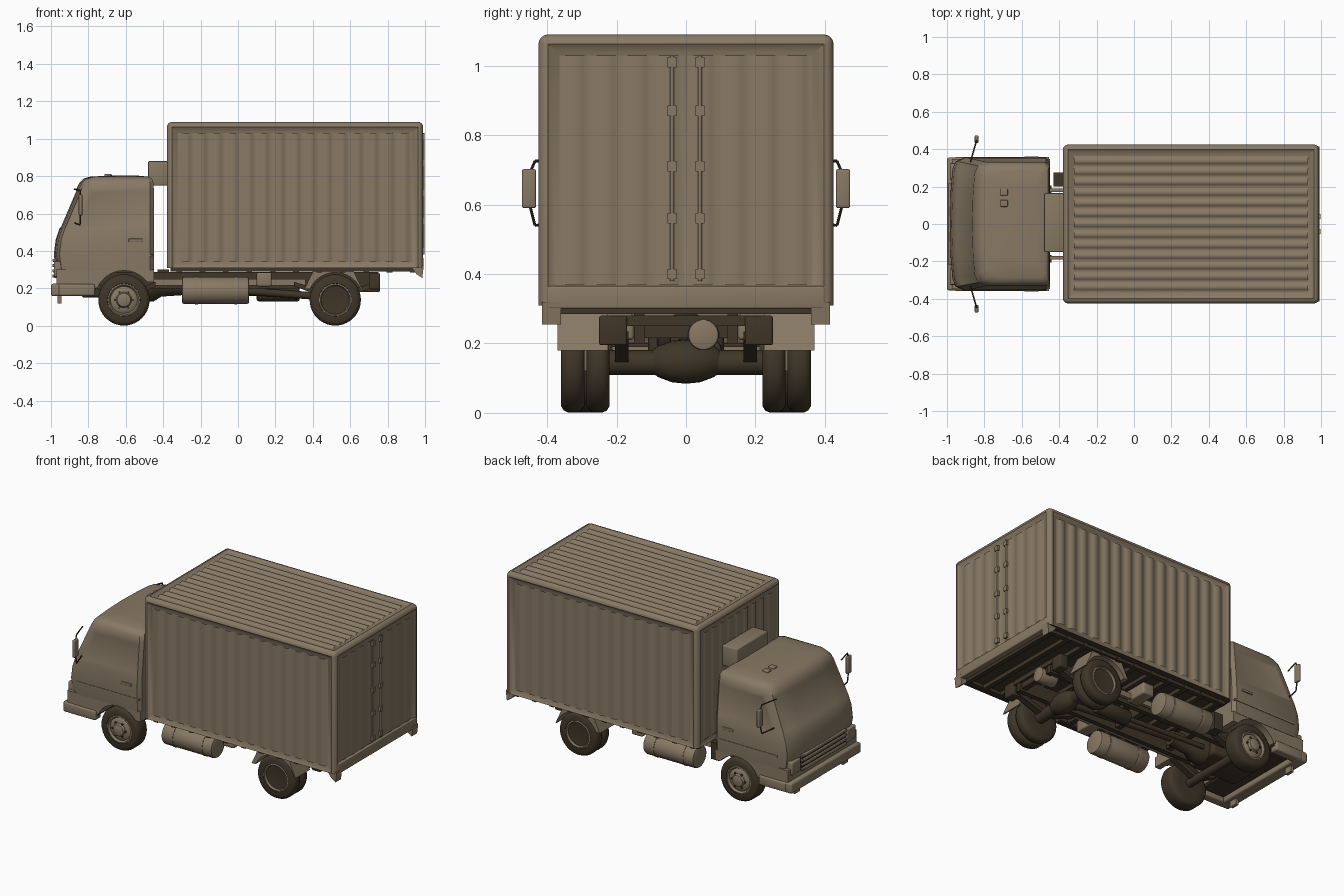
import bpy, bmesh, math
from mathutils import Vector

if "Cube" in bpy.data.objects:
    bpy.data.objects.remove(bpy.data.objects["Cube"])


def material(name, rgb):
    m = bpy.data.materials.new(name)
    m.diffuse_color = (*rgb, 1)
    m.use_nodes = True
    m.node_tree.nodes["Principled BSDF"].inputs["Base Color"].default_value = m.diffuse_color
    return m


TAN = material("tan_paint", (0.245, 0.19, 0.128))
DARK = material("dark_brown", (0.050, 0.036, 0.021))


def finish(bm, name, mats, recalc=True, angle=35):
    if recalc:
        bmesh.ops.recalc_face_normals(bm, faces=bm.faces[:])
    me = bpy.data.meshes.new(name)
    bm.to_mesh(me)
    bm.free()
    for m in mats:
        me.materials.append(m)
    me.shade_smooth()
    me.set_sharp_from_angle(angle=math.radians(angle))
    ob = bpy.data.objects.new(name, me)
    bpy.context.collection.objects.link(ob)
    return ob


def box(name, x, y, z, mat=TAN, bevel=0.0):
    bm = bmesh.new()
    bmesh.ops.create_cube(bm, size=1)
    for v in bm.verts:
        for i, (a, b) in enumerate((x, y, z)):
            v.co[i] = (a + b) / 2 + v.co[i] * (b - a)
    if bevel:
        bmesh.ops.bevel(bm, geom=bm.edges[:], offset=bevel, segments=3, profile=0.5, affect='EDGES')
    return finish(bm, name, [mat])


def extrude(name, profile, y0, y1, mat=TAN):
    bm = bmesh.new()
    f = bm.faces.new([bm.verts.new((x, y0, z)) for x, z in profile])
    g = bmesh.ops.extrude_face_region(bm, geom=[f])["geom"]
    for v in g:
        if isinstance(v, bmesh.types.BMVert):
            v.co.y = y1
    return finish(bm, name, [mat])


def lathe(name, prof, start, axis, mat, seg=32):
    """Spin (radius, distance along axis) pairs about the axis."""
    bm = bmesh.new()
    start, axis = Vector(start), Vector(axis).normalized()
    side = axis.orthogonal().normalized()
    up = axis.cross(side)
    rings = []
    for r, d in prof:
        rings.append([bm.verts.new(start + axis * d + (side * math.cos(a) + up * math.sin(a)) * r)
                      for a in (2 * math.pi * i / seg for i in range(seg))])
    for a, b in zip(rings, rings[1:]):
        for i in range(seg):
            j = (i + 1) % seg
            bm.faces.new((a[i], a[j], b[j], b[i]))
    for ring in (rings[0], rings[-1]):
        bm.faces.new(ring)
    return finish(bm, name, [mat])


def rod(name, p, q, r, mat=TAN, seg=16, round_end=0.0):
    p, q = Vector(p), Vector(q)
    n, e = (q - p).length, round_end
    prof = [(r, 0), (r, n)] if not e else [(r - e, 0), (r - e * .3, e * .3), (r, e), (r, n - e),
                                           (r - e * .3, n - e * .3), (r - e, n)]
    return lathe(name, prof, p, q - p, mat, seg)


def arc(cx, cz, r, a0, a1, n=12):
    return [(cx + r * math.cos(math.radians(a0 + (a1 - a0) * i / n)),
             cz + r * math.sin(math.radians(a0 + (a1 - a0) * i / n))) for i in range(n + 1)]


def corrugated(name, origin, u, v, waves, amp):
    """Open sheet waving along u, facing u x v."""
    bm = bmesh.new()
    o, u, v = Vector(origin), Vector(u), Vector(v)
    nrm = u.cross(v).normalized()
    n = waves * 8
    rows = []
    for i in range(n + 1):
        h = -math.cos(2 * math.pi * waves * i / n)
        p = o + u * (i / n) + nrm * amp * max(-.7, min(.7, h))
        rows.append((bm.verts.new(p), bm.verts.new(p + v)))
    for a, b in zip(rows, rows[1:]):
        bm.faces.new((a[0], b[0], b[1], a[1]))
    return finish(bm, name, [TAN], recalc=False, angle=60)


# Cargo box: rounded frame with recessed panels
bm = bmesh.new()
bmesh.ops.create_cube(bm, size=1)
for v in bm.verts:
    v.co = (0.305 + v.co.x * 1.37, v.co.y * 0.85, 0.70 + v.co.z * 0.78)
bmesh.ops.bevel(bm, geom=[e for e in bm.edges if max(v.co.z for v in e.verts) > 0.5],
                offset=0.028, segments=4, profile=0.5, affect='EDGES')
bm.normal_update()
big = [f for f in bm.faces if f.calc_area() > 0.2 and f.normal.z > -0.5]
bmesh.ops.inset_individual(bm, faces=big, thickness=0.032, depth=-0.014)
bm.normal_update()
for f in bm.faces:
    f.material_index = int(f.normal.z < -0.9 and f.calc_center_median().z < 0.32)
finish(bm, "cargo_box", [TAN, DARK])
corrugated("cargo_side_panel_right", (-0.32, -0.417, 0.342), (1.25, 0, 0), (0, 0, 0.688), 15, 0.007)
corrugated("cargo_side_panel_left", (0.93, 0.417, 0.342), (-1.25, 0, 0), (0, 0, 0.688), 15, 0.007)
corrugated("cargo_roof_panel", (0.93, -0.365, 1.082), (0, 0.73, 0), (-1.25, 0, 0), 13, 0.007)
corrugated("cargo_front_panel", (-0.372, 0.365, 0.342), (0, -0.73, 0), (0, 0, 0.688), 9, 0.006)
for s, n in ((-1, "right"), (1, "left")):
    y0 = -0.365 if s < 0 else 0.005
    corrugated("rear_door_" + n, (0.982, y0, 0.37), (0, 0.36, 0), (0, 0, 0.66), 4, 0.005)
    rod("door_lock_bar_" + n, (0.99, s * 0.04, 0.38), (0.99, s * 0.04, 1.03), 0.006)
    for z in (0.40, 0.56, 0.71, 0.87, 1.01):
        box("lock_bracket_" + n, (0.978, 0.997), (s * 0.04 - 0.013, s * 0.04 + 0.013), (z - 0.015, z + 0.015))
    extrude("rear_corner_foot_" + n, [(0.92, 0.32), (0.955, 0.275), (0.985, 0.255), (0.993, 0.32)],
            s * 0.36, s * 0.415)
box("rear_sill", (0.95, 0.992), (-0.40, 0.40), (0.30, 0.365), TAN, 0.006)

# Sub-frame ribs under the box floor
for s in (-1, 1):
    box("floor_side_beam", (-0.36, 0.95), (s * 0.37 - 0.015, s * 0.37 + 0.015), (0.29, 0.318), DARK)
for i in range(11):
    x = -0.33 + i * 0.125
    box("floor_rib", (x, x + 0.03), (-0.39, 0.39), (0.285, 0.318), DARK)

# Cab: stacked cross-sections (z, front x, rear x, half width)
levels = [(0.295, -0.972, -0.45, 0.350), (0.38, -0.985, -0.45, 0.355), (0.46, -0.975, -0.45, 0.355),
          (0.52, -0.955, -0.45, 0.352), (0.73, -0.866, -0.45, 0.332), (0.765, -0.848, -0.452, 0.326),
          (0.787, -0.825, -0.46, 0.310), (0.797, -0.79, -0.48, 0.285), (0.802, -0.70, -0.53, 0.20)]
bm = bmesh.new()
rings = []
for z, xf, xr, w in levels:
    half = [(xf, 0), (xf + .005, w * .5), (xf + .014, w * .82), (xf + .03, w * .94),
            (xf + .075, w), (xr - .02, w), (xr, w - .02)]
    rings.append([bm.verts.new((x, y, z)) for x, y in half + [(x, -y) for x, y in half[:0:-1]]])
bands = []
for a, b in zip(rings, rings[1:]):
    bands.append([bm.faces.new((a[i], a[(i + 1) % 13], b[(i + 1) % 13], b[i])) for i in range(13)])
bm.faces.new(rings[0]).material_index = 1
bm.faces.new(rings[-1])
bmesh.ops.recalc_face_normals(bm, faces=bm.faces[:])
glass = bands[3]
bmesh.ops.inset_region(bm, faces=[glass[i] for i in (0, 1, 2, 10, 11, 12)], thickness=0.015, depth=-0.005)
bmesh.ops.inset_individual(bm, faces=[glass[4], glass[8]], thickness=0.022, depth=-0.005)
finish(bm, "cab", [TAN, DARK])

# Lower cab with wheel arches, bumper and front details
extrude("cab_skirt", [(-0.97, 0.20), (-0.972, 0.30), (-0.45, 0.30), (-0.45, 0.235)] +
        arc(-0.61, 0.14, 0.155, 37, 157), -0.348, 0.348)
box("skirt_underside", (-0.965, -0.76), (-0.34, 0.34), (0.19, 0.201), DARK)
box("front_bumper", (-1.0, -0.92), (-0.355, 0.355), (0.158, 0.225), TAN, 0.012)
for z in (0.258, 0.286, 0.314, 0.342):
    box("grille_slat", (-0.993, -0.96), (-0.22, 0.22), (z, z + 0.016), TAN, 0.004)
box("grille_back", (-0.982, -0.95), (-0.22, 0.22), (0.255, 0.355), DARK)
box("ac_unit", (-0.48, -0.372), (-0.15, 0.165), (0.75, 0.88), TAN, 0.006)
box("intake_box", (-0.43, -0.37), (0.20, 0.275), (0.19, 0.30), DARK)
for y in (0.11, 0.17):
    box("roof_vent", (-0.715, -0.675), (y - 0.018, y + 0.018), (0.795, 0.812), TAN, 0.005)

# Parts repeated on both sides
for s, n in ((-1, "right"), (1, "left")):
    def ys(a, b):
        return tuple(sorted((s * a, s * b)))
    box("bumper_end_" + n, (-0.96, -0.765), ys(0.30, 0.358), (0.16, 0.222), TAN, 0.01)
    box("bumper_foot_" + n, (-0.965, -0.945), ys(0.22, 0.27), (0.12, 0.17))
    box("headlight_" + n, (-0.985, -0.93), ys(0.235, 0.325), (0.262, 0.345), TAN, 0.008)
    box("door_handle_" + n, (-0.585, -0.51), ys(0.35, 0.361), (0.45, 0.466), TAN, 0.003)
    box("door_trim_" + n, (-0.90, -0.455), ys(0.345, 0.358), (0.372, 0.382))
    # Mirror and its bent arms
    box("mirror_" + n, (-0.852, -0.832), ys(0.432, 0.473), (0.59, 0.702), TAN, 0.006)
    for z0, z1, z2 in ((0.73, 0.725, 0.69), (0.55, 0.54, 0.60)):
        rod("mirror_arm_" + n, (-0.875, s * 0.33, z0), (-0.845, s * 0.435, z1), 0.004, DARK, 8)
        rod("mirror_arm_end_" + n, (-0.845, s * 0.435, z1), (-0.842, s * 0.45, z2), 0.004, DARK, 8)
    # Wheels
    def tyre(name, x, a, b):
        lathe(name, [(0.07, a), (0.118, a), (0.131, a + .008), (0.137, a + .02), (0.137, b - .02),
                     (0.131, b - .008), (0.118, b), (0.088, b), (0.084, b - .012), (0.07, b - .015)],
              (x, 0, 0.138), (0, s, 0), DARK, 40)
    tyre("front_tyre_" + n, -0.61, 0.235, 0.338)
    lathe("front_rim_" + n, [(0.084, 0.30), (0.087, 0.336), (0.08, 0.338), (0.072, 0.325), (0.058, 0.334),
                             (0.042, 0.336), (0.036, 0.35), (0.018, 0.356)], (-0.61, 0, 0.138), (0, s, 0), TAN)
    tyre("rear_inner_tyre_" + n, 0.52, 0.22, 0.286)
    tyre("rear_outer_tyre_" + n, 0.52, 0.292, 0.36)
    lathe("rear_rim_" + n, [(0.084, 0.31), (0.087, 0.358), (0.08, 0.36), (0.072, 0.335), (0.062, 0.31),
                            (0.034, 0.305), (0.03, 0.335), (0.014, 0.342)], (0.52, 0, 0.138), (0, s, 0), TAN)
    for i in range(6):
        a = i * math.pi / 3
        for x, r, y in ((-0.61, 0.047, 0.335), (0.52, 0.047, 0.306)):
            c = (x + r * math.cos(a), s * y, 0.138 + r * math.sin(a))
            rod("wheel_nut_" + n, c, (c[0], s * (y + 0.008), c[2]), 0.006, DARK, 6)
    # Rear mudguard, tank and frame side parts
    extrude("rear_mudguard_" + n, [(0.67, 0.18), (0.615, 0.30), (0.405, 0.30), (0.355, 0.195)] +
            arc(0.52, 0.138, 0.147, 157, 17), s * 0.225, s * 0.37)
    rod("fuel_tank_" + n, (-0.30, s * 0.285, 0.188), (0.06, s * 0.285, 0.188), 0.072, TAN, 28, 0.012)
    for x in (-0.23, -0.02):
        rod("tank_strap_" + n, (x, s * 0.285, 0.188), (x + 0.015, s * 0.285, 0.188), 0.0745, TAN, 28)
    box("frame_rail_" + n, (-0.92, 0.75), ys(0.12, 0.15), (0.20, 0.288), DARK)
    box("side_bracket_" + n, (0.10, 0.18), ys(0.15, 0.30), (0.21, 0.285), TAN, 0.01)
    box("side_beam_" + n, (-0.45, 0.36), ys(0.17, 0.19), (0.215, 0.25), TAN)
    box("tail_lamp_" + n, (0.70, 0.76), ys(0.17, 0.25), (0.195, 0.28), DARK, 0.006)
    for x, l in ((-0.61, 0.17), (0.52, 0.22)):
        extrude("leaf_spring_" + n, [(x - l, .235), (x, .165), (x + l, .235), (x + l, .21), (x, .135),
                                     (x - l, .21)], s * 0.165, s * 0.205, DARK)

# Axles, drivetrain and exhaust
rod("front_axle", (-0.61, -0.25, 0.138), (-0.61, 0.25, 0.138), 0.026, DARK)
rod("rear_axle", (0.52, -0.25, 0.145), (0.52, 0.25, 0.145), 0.036, DARK)
lathe("differential", [(0.03, -.10), (0.045, -.08), (0.06, -.04), (0.064, 0), (0.06, .04), (0.045, .08), (0.03, .10)],
      (0.52, 0, 0.148), (0, 1, 0), DARK, 24)
rod("drive_shaft", (-0.3, 0, 0.21), (0.47, 0, 0.155), 0.02, DARK)
box("engine", (-0.84, -0.50), (-0.11, 0.11), (0.15, 0.31), DARK, 0.02)
lathe("gearbox", [(0.085, 0), (0.08, .06), (0.055, .10), (0.045, .24)], (-0.51, 0, 0.21), (1, 0, 0), DARK, 20)
rod("muffler", (0.10, 0.06, 0.175), (0.33, 0.06, 0.175), 0.045, DARK, 20, 0.01)
rod("exhaust_pipe", (-0.45, 0.08, 0.18), (0.10, 0.06, 0.175), 0.015, DARK)
rod("rear_cylinder", (0.64, 0.05, 0.225), (0.76, 0.05, 0.225), 0.045, TAN, 20, 0.008)
for x in (-0.88, -0.36, 0.02, 0.36, 0.72):
    box("frame_cross_member", (x - 0.018, x + 0.018), (-0.15, 0.15), (0.215, 0.28), DARK)
box("rear_cross_bar", (0.735, 0.755), (-0.22, 0.22), (0.25, 0.28), DARK)
